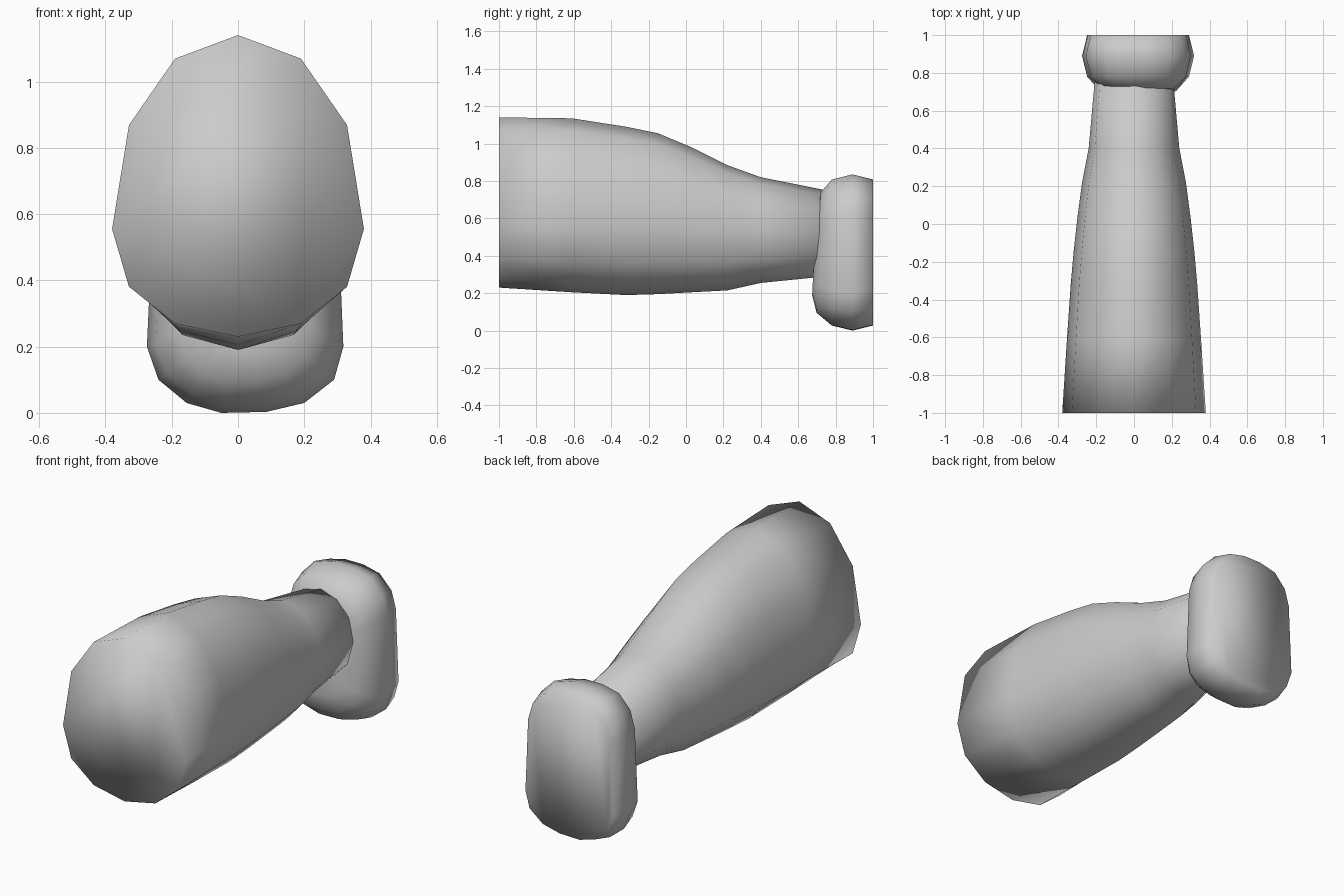
import bpy, bmesh, math

if "Cube" in bpy.data.objects:
    bpy.data.objects.remove(bpy.data.objects["Cube"])

grey = bpy.data.materials.new("light grey")
grey.diffuse_color = (0.6, 0.6, 0.6, 1)
grey.use_nodes = True
grey.node_tree.nodes["Principled BSDF"].inputs["Base Color"].default_value = grey.diffuse_color


def loft(name, rings):
    """Skin a list of equal-length rings and cap both ends, smooth shaded."""
    bm = bmesh.new()
    loops = [[bm.verts.new(p) for p in ring] for ring in rings]
    n = len(loops[0])
    for a, b in zip(loops, loops[1:]):
        for i in range(n):
            j = (i + 1) % n
            bm.faces.new((a[i], a[j], b[j], b[i]))
    bm.faces.new(loops[0])
    bm.faces.new(loops[-1])
    bmesh.ops.recalc_face_normals(bm, faces=bm.faces)
    for f in bm.faces:
        f.smooth = True
    mesh = bpy.data.meshes.new(name)
    bm.to_mesh(mesh)
    bm.free()
    mesh.materials.append(grey)
    obj = bpy.data.objects.new(name, mesh)
    bpy.context.collection.objects.link(obj)
    return obj


# Tapered limb: y, half width, top z, widest z, bottom z
sections = [
    (-1.00, 0.380, 1.140, 0.555, 0.230),
    (-0.61, 0.355, 1.135, 0.560, 0.205),
    (-0.32, 0.335, 1.090, 0.560, 0.190),
    (-0.15, 0.320, 1.055, 0.560, 0.195),
    (0.03, 0.300, 0.980, 0.550, 0.205),
    (0.22, 0.275, 0.885, 0.540, 0.215),
    (0.40, 0.240, 0.820, 0.530, 0.255),
    (0.85, 0.200, 0.730, 0.520, 0.300),
]


def limb_ring(y, w, top, mid, bottom):
    ring = []
    for k in range(12):
        a = math.radians(30 * k)
        c = math.cos(a)
        reach = (top - mid) if c > 0 else (mid - bottom)
        ring.append((w * math.sin(a), y,
                     mid + math.copysign(abs(c) ** 0.9, c) * reach))
    return ring


loft("limb", [limb_ring(*s) for s in sections])

# Rounded end block: outline in x, z, slightly wider at the bottom
outline = [(0.085, 0.003), (0.20, 0.03), (0.29, 0.10), (0.318, 0.20),
           (0.30, 0.63), (0.27, 0.73), (0.19, 0.81), (0.08, 0.835),
           (-0.04, 0.835), (-0.15, 0.81), (-0.225, 0.73), (-0.255, 0.63),
           (-0.275, 0.20), (-0.24, 0.10), (-0.155, 0.03), (-0.05, 0.0)]
CX, CZ, HX, HZ = 0.021, 0.418, 0.297, 0.418


def block_ring(y, inset, tilt):
    ring = []
    for x, z in outline:
        x = CX + (x - CX) * (1 - inset / HX)
        z = CZ + (z - CZ) * (1 - inset / HZ)
        ring.append((x, y + tilt * (z - 0.2), z))
    return ring


loft("end_block", [block_ring(*r) for r in [
    (0.675, 0.19, 0.05), (0.702, 0.095, 0.035), (0.78, 0.027, 0.0),
    (0.89, 0.0, 0.0), (1.0, 0.027, 0.0)]])
